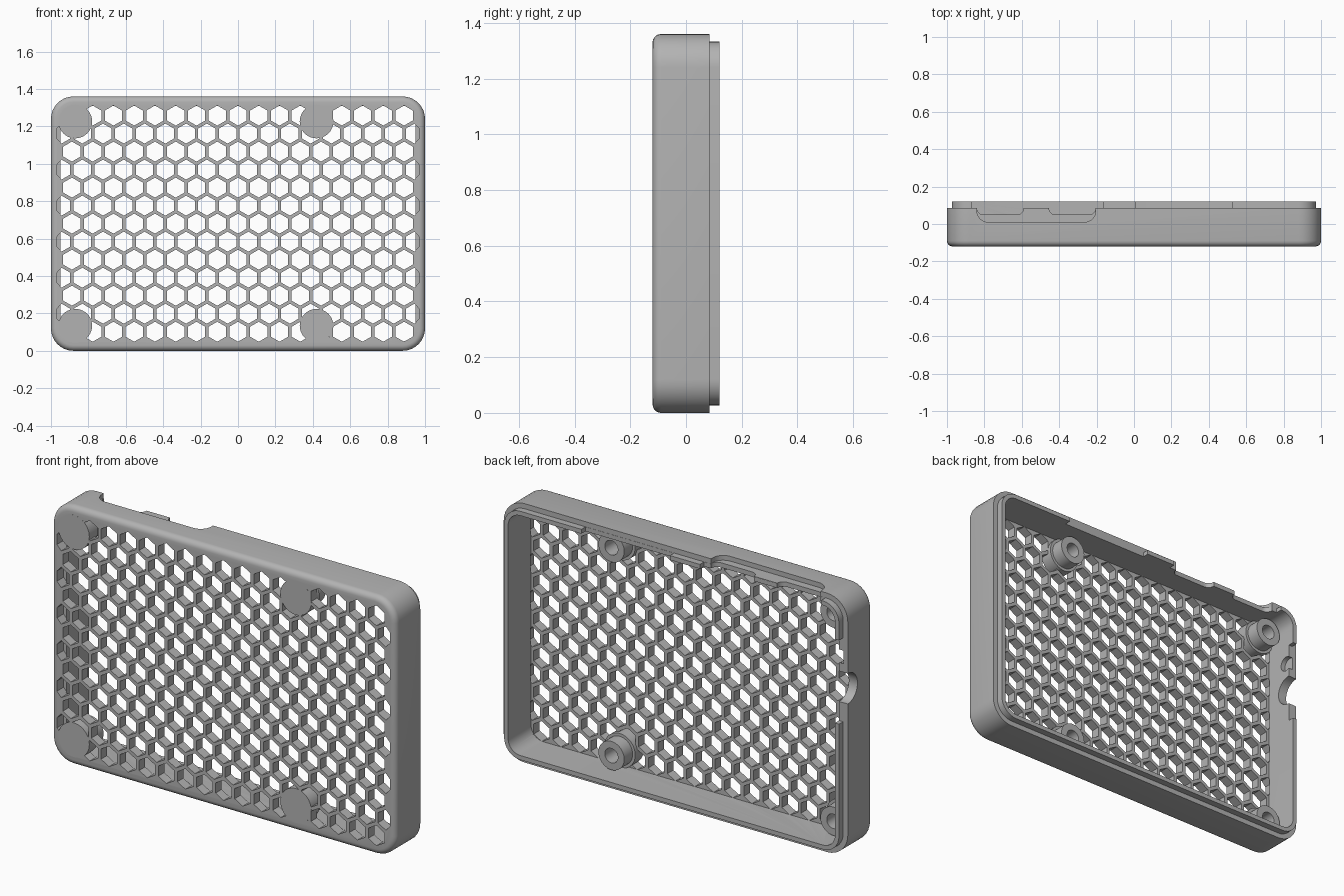
import bpy, bmesh, math

cube = bpy.data.objects.get("Cube")
if cube:
    bpy.data.objects.remove(cube, do_unlink=True)

HEIGHT = 1.36
MID = HEIGHT / 2
FRONT, FLOOR, RIM, BACK = -0.12, -0.07, 0.085, 0.12
CORNER, BEVEL, STEP, WALL = 0.12, 0.03, 0.027, 0.05

grey = bpy.data.materials.new("mid grey plastic")
grey.use_nodes = True
colour = (0.45, 0.45, 0.45, 1)
grey.diffuse_color = colour
grey.node_tree.nodes["Principled BSDF"].inputs["Base Color"].default_value = colour


def finish(name, bm):
    bmesh.ops.recalc_face_normals(bm, faces=bm.faces[:])
    mesh = bpy.data.meshes.new(name)
    bm.to_mesh(mesh)
    bm.free()
    mesh.materials.append(grey)
    obj = bpy.data.objects.new(name, mesh)
    bpy.context.collection.objects.link(obj)
    return obj


def rounded_rect(cx, cy, w, h, r, steps=8):
    pts = []
    for q, (sx, sy) in enumerate(((1, 1), (-1, 1), (-1, -1), (1, -1))):
        for i in range(steps + 1):
            a = (q + i / steps) * math.pi / 2
            pts.append((cx + sx * (w / 2 - r) + r * math.cos(a),
                        cy + sy * (h / 2 - r) + r * math.sin(a)))
    return pts


def polygon(cx, cy, r, sides, turn=0.0):
    angles = [turn + i * math.tau / sides for i in range(sides)]
    return [(cx + r * math.cos(a), cy + r * math.sin(a)) for a in angles]


def place(u, v, w, axis):
    return {"x": (w, u, v), "y": (u, w, v), "z": (u, v, w)}[axis]


def loft(bm, rings, axis):
    """Skin a stack of equal-count outlines [(points, offset)] and cap both ends."""
    loops = [[bm.verts.new(place(u, v, w, axis)) for u, v in pts] for pts, w in rings]
    for a, b in zip(loops, loops[1:]):
        for i in range(len(a)):
            j = (i + 1) % len(a)
            bm.faces.new((a[i], a[j], b[j], b[i]))
    bm.faces.new(loops[0])
    bm.faces.new(loops[-1])


def cut(obj, prisms):
    """Subtract prisms [(points, start, end, axis)] from the object."""
    bm = bmesh.new()
    for pts, a, b, axis in prisms:
        loft(bm, [(pts, a), (pts, b)], axis)
    cutter = finish("cutter", bm)
    cutter.hide_render = True
    mod = obj.modifiers.new("cut", "BOOLEAN")
    mod.operation, mod.solver, mod.object = "DIFFERENCE", "EXACT", cutter
    deps = bpy.context.evaluated_depsgraph_get()
    mesh = bpy.data.meshes.new_from_object(obj.evaluated_get(deps))
    obj.modifiers.clear()
    obj.data = mesh
    bpy.data.objects.remove(cutter, do_unlink=True)


def shade(obj):
    for p in obj.data.polygons:
        p.use_smooth = abs(p.normal.y) < 0.99
    obj.data.set_sharp_from_angle(angle=math.radians(30))


# Hollow tray with a soft front edge and a stepped lip at the back
def outline(inset):
    return rounded_rect(0, MID, 2 - 2 * inset, HEIGHT - 2 * inset, CORNER - inset)


rings = []
for i in range(6):
    a = i / 5 * math.pi / 2
    rings.append((outline(BEVEL * (1 - math.sin(a))), FRONT + BEVEL * (1 - math.cos(a))))
for inset, y in ((0, RIM), (STEP, RIM), (STEP, BACK), (WALL, BACK), (WALL, FLOOR)):
    rings.append((outline(inset), y))
bm = bmesh.new()
loft(bm, rings, "y")
tray = finish("vented_tray", bm)

# Honeycomb vents through the floor
PITCH, ROW, CELL, EDGE = 0.111, 0.0963, 0.0535, 0.968
vents = []
for row in range(-6, 7):
    odd = row % 2
    for k in range(18 if odd else 17):
        x = (k - (8.5 if odd else 8)) * PITCH
        cell = polygon(x, MID + row * ROW, CELL, 6, math.pi / 6)
        cell = [(max(-EDGE, min(EDGE, u)), v) for u, v in cell]
        vents.append((cell, FRONT - 0.02, FLOOR + 0.005, "y"))
cut(tray, vents)


# Openings in the top wall, dropping from the back edge
def top_slot(x0, x1, y0, z0, r):
    top = 0.3
    pts = rounded_rect((x0 + x1) / 2, (y0 + top) / 2, x1 - x0, top - y0, r)
    return (pts, z0, HEIGHT + 0.1, "z")


cut(tray, [top_slot(-0.84, -0.205, 0.01, HEIGHT - 0.025, 0.06)])
cut(tray, [top_slot(-0.84, -0.59, 0.05, HEIGHT - 0.09, 0.035),
           top_slot(-0.455, -0.205, 0.05, HEIGHT - 0.09, 0.035)])


# Gaps in the lip, along the top and the right side
def lip_gap(x0, x1, z0, z1):
    pts = [(x0, z0), (x1, z0), (x1, z1), (x0, z1)]
    return (pts, RIM + 0.001, BACK + 0.05, "y")


cut(tray, [lip_gap(-0.87, -0.165, 1.28, 1.345), lip_gap(0.01, 0.524, 1.28, 1.345),
           lip_gap(-0.985, -0.92, 0.71, 1.15)])

# Round side notch and a small inner relief beside it
cut(tray, [(polygon(RIM, 0.89, 0.08, 32), -1.1, -0.9, "x"),
           (polygon(RIM - 0.02, 1.05, 0.04, 24), -0.975, -0.9, "x")])
shade(tray)

# Screw bosses: a wide pad filling the vents, a post and a blind bore
for side, x in (("right", -0.87), ("left", 0.42)):
    for level, z in (("lower", 0.134), ("upper", HEIGHT - 0.134)):
        bm = bmesh.new()
        profile = ((0.09, FRONT - 0.0002), (0.09, FLOOR + 0.02), (0.075, FLOOR + 0.02),
                   (0.075, 0.02), (0.038, 0.02), (0.038, FLOOR))
        loft(bm, [(polygon(x, z, r, 40), y) for r, y in profile], "y")
        shade(finish(f"{level}_{side}_screw_boss", bm))
